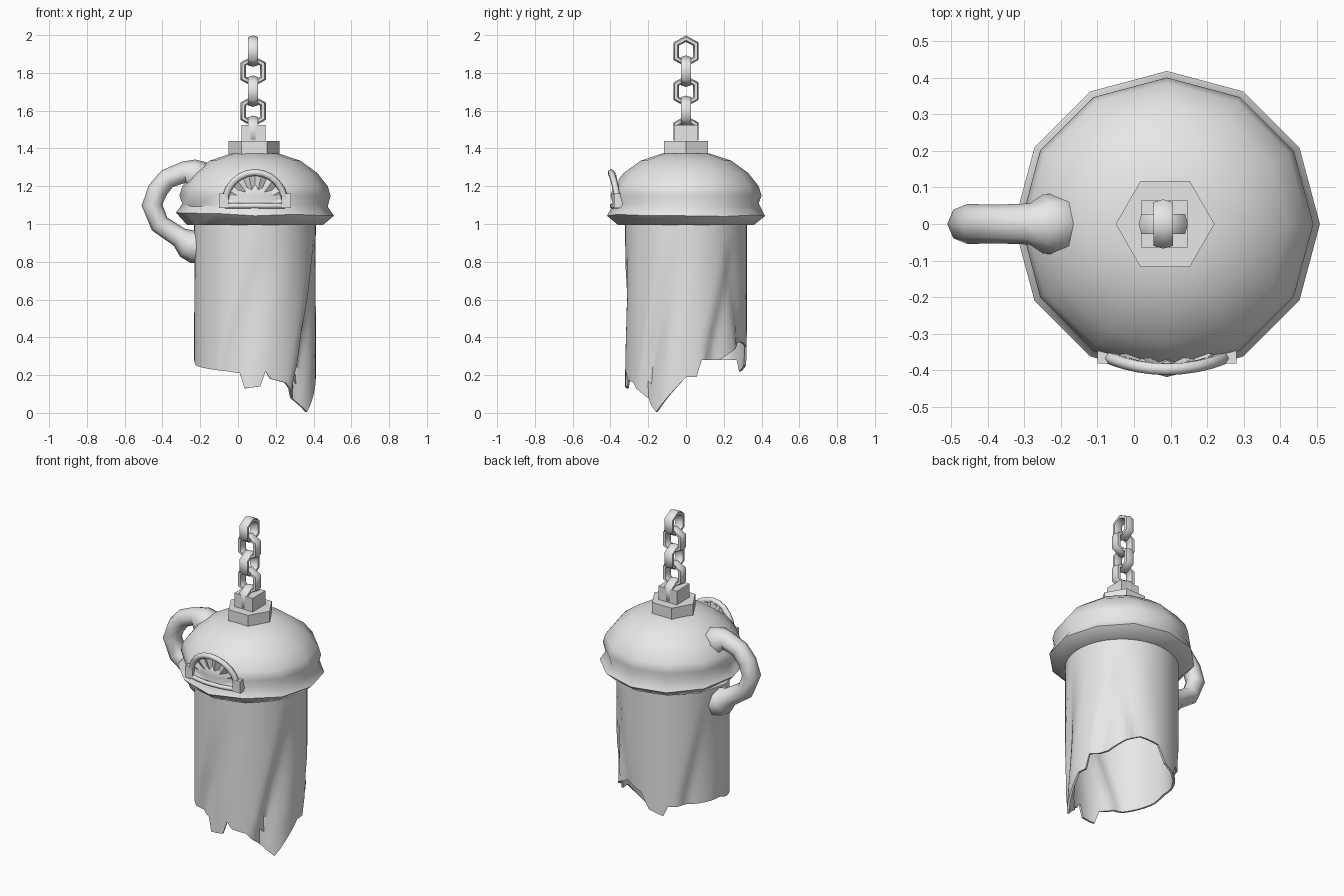
import bpy, bmesh, math, random
from mathutils import Vector

random.seed(4)
if "Cube" in bpy.data.objects:
    bpy.data.objects.remove(bpy.data.objects["Cube"])

CX = 0.09  # axis of the lantern body

grey = bpy.data.materials.new("plain grey")
grey.use_nodes = True
grey.diffuse_color = (0.8, 0.8, 0.8, 1)
grey.node_tree.nodes["Principled BSDF"].inputs["Base Color"].default_value = (0.8, 0.8, 0.8, 1)


def finish(name, bm, angle=45, thickness=0):
    """Turn a bmesh into a shaded object, optionally thickened."""
    bmesh.ops.recalc_face_normals(bm, faces=bm.faces)
    mesh = bpy.data.meshes.new(name)
    bm.to_mesh(mesh)
    bm.free()
    mesh.materials.append(grey)
    obj = bpy.data.objects.new(name, mesh)
    bpy.context.collection.objects.link(obj)
    bpy.ops.object.select_all(action='DESELECT')
    obj.select_set(True)
    bpy.context.view_layer.objects.active = obj
    if thickness:
        mod = obj.modifiers.new("shell", 'SOLIDIFY')
        mod.thickness = thickness
        bpy.ops.object.modifier_apply(modifier=mod.name)
    bpy.ops.object.shade_smooth_by_angle(angle=math.radians(angle))
    return obj


def bridge(bm, a, b, closed=True):
    n = len(a)
    for i in range(n if closed else n - 1):
        j = (i + 1) % n
        bm.faces.new((a[i], a[j], b[j], b[i]))


def tube(name, path, radii, side, flat=1.0, closed=False, sides=8, angle=50):
    """Sweep an ellipse along a path; side is the fixed cross direction."""
    bm = bmesh.new()
    side = Vector(side)
    pts = [Vector(p) for p in path]
    n = len(pts)
    rings = []
    for i, p in enumerate(pts):
        before = pts[i - 1] if closed or i else p
        after = pts[(i + 1) % n] if closed or i < n - 1 else p
        normal = side.cross(after - before).normalized()
        ring = []
        for k in range(sides):
            a = math.tau * k / sides
            ring.append(bm.verts.new(p + radii[i] * (normal * flat * math.cos(a) + side * math.sin(a))))
        rings.append(ring)
    for a, b in zip(rings, rings[1:]):
        bridge(bm, a, b)
    if closed:
        bridge(bm, rings[-1], rings[0])
    else:
        bm.faces.new(rings[0])
        bm.faces.new(rings[-1])
    return finish(name, bm, angle)


def prism(name, sides, radius, turn, z0, z1, x, y=0.0):
    bm = bmesh.new()
    angles = [turn + math.tau * k / sides for k in range(sides)]
    low, high = [[bm.verts.new((x + radius * math.cos(a), y + radius * math.sin(a), z)) for a in angles]
                 for z in (z0, z1)]
    bridge(bm, low, high)
    bm.faces.new(low)
    bm.faces.new(high)
    return finish(name, bm, 30)


def block(name, centre, size):
    bm = bmesh.new()
    bmesh.ops.create_cube(bm, size=1)
    for v in bm.verts:
        v.co = Vector(centre) + Vector(c * s for c, s in zip(v.co, size))
    return finish(name, bm, 30)


# Tattered cloth body: hem height by angle in degrees
hem = [(0, .19), (10, .19), (15, .28), (35, .28), (68, .38), (90, .35), (100, .25), (115, .22),
       (120, .28), (180, .28), (195, .25), (255, .21), (260, .13), (275, .14), (280, .22), (285, .18),
       (300, .16), (310, .10), (330, .005), (345, .10), (360, .19)]


def hem_height(deg):
    for (a, za), (b, zb) in zip(hem, hem[1:]):
        if a <= deg <= b:
            return za + (zb - za) * (deg - a) / (b - a)


# Slanted folds: angle at the hem, slant per unit height, width, depth
folds = [(318, 45, 26, .05), (238, 60, 32, .03), (20, 45, 30, .03), (70, -40, 30, .025), (135, 40, 34, .03)]


def cloth_radius(deg, z):
    r = 0.322
    fade = min(1, max(0, (0.95 - z) / 0.6))
    for start, slant, width, depth in folds:
        t = ((deg - start - slant * (z - 0.2) + 180) % 360 - 180) / width
        if 0 <= t < 1:
            r -= depth * fade * (1 - t) ** 1.5
        elif -0.25 < t < 0:
            r -= depth * fade * (1 + t * 4)
    return r


bm = bmesh.new()
rows = []
for step in range(11):
    row = []
    for deg in range(0, 360, 5):
        low = hem_height(deg)
        z = low + (1.03 - low) * step / 10
        r = cloth_radius(deg, z)
        a = math.radians(deg)
        row.append(bm.verts.new((CX + r * math.cos(a), r * math.sin(a), z)))
    rows.append(row)
for a, b in zip(rows, rows[1:]):
    bridge(bm, a, b)
finish("cloth_body", bm, 40, 0.012)

# Domed cap with a flared, slightly uneven rim
profile = [(.25, 1.0), (.36, .995), (.418, 1.05), (.385, 1.10), (.40, 1.15), (.385, 1.2),
           (.33, 1.27), (.24, 1.335), (.13, 1.372)]
bm = bmesh.new()
rings = []
for i, (r, z) in enumerate(profile):
    ring = []
    for k in range(12):
        a = math.tau * k / 12
        wobble = random.uniform(-.012, .012) if i in (2, 3) else 0
        ring.append(bm.verts.new((CX + r * math.cos(a), r * math.sin(a), z + wobble)))
    rings.append(ring)
for a, b in zip(rings, rings[1:]):
    bridge(bm, a, b)
bm.faces.new(rings[0])
bm.faces.new(rings[-1])
finish("domed_cap", bm, 50)

# Hexagonal collar and square chain mount
prism("hex_collar", 6, 0.135, 0, 1.35, 1.44, 0.085)
prism("chain_mount", 4, 0.09, math.pi / 4, 1.43, 1.525, 0.083)

# Chain of six-cornered links, alternating by a quarter turn
for i in range(5):
    z = 1.915 - 0.106 * i
    across = Vector((1, 0, 0)) if i % 2 else Vector((0, 1, 0))
    side = (0, 1, 0) if i % 2 else (1, 0, 0)
    outline = [(0, .066), (.052, .038), (.052, -.038), (0, -.066), (-.052, -.038), (-.052, .038)]
    path = [Vector((0.08, 0, z + h)) + across * w for w, h in outline]
    tube("chain_link_%d" % (i + 1), path, [0.031] * 6, side, flat=0.55, closed=True, sides=6, angle=65)

# Curved side handle with flared ends
handle = [(-.16, 1.22, .06), (-.205, 1.25, .085), (-.25, 1.265, .08), (-.285, 1.275, .056), (-.375, 1.24, .053),
          (-.425, 1.18, .054), (-.455, 1.10, .055), (-.415, 1.0, .053), (-.31, .93, .054),
          (-.265, .895, .08), (-.225, .88, .09), (-.2, .875, .085)]
tube("side_handle", [(x, 0, z) for x, z, r in handle], [r for x, z, r in handle], (0, 1, 0))


# Front badge: fluted fan, arched frame, sill and feet, bowed around the cap
def bow(x, z):
    return -0.39 + 1.1 * (x - CX) ** 2 - 0.04 * max(0, z - 1.1)


def arch_point(i, count, width, height):
    a = math.pi * i / count
    x, z = CX + width * math.cos(a), 1.105 + height * math.sin(a)
    return Vector((x, bow(x, z), z))


bm = bmesh.new()
hub = bm.verts.new((CX, -0.372, 1.10))
rim = []
for i in range(15):
    p = arch_point(i, 14, .158, .168)
    p.y += 0.012 if i % 2 else -0.006
    rim.append(bm.verts.new(p))
for a, b in zip(rim, rim[1:]):
    bm.faces.new((hub, a, b))
finish("badge_fan", bm, 20, 0.012)

tube("badge_arch", [arch_point(i, 12, .16, .168) for i in range(13)], [0.018] * 13, (0, 1, 0), sides=6, angle=65)
sill = [CX + 0.16 * k / 3 for k in range(-3, 4)]
tube("badge_sill", [(x, bow(x, 1.1), 1.096) for x in sill], [0.014] * 7, (0, 1, 0), sides=6, angle=65)
for name, s in (("left", 1), ("right", -1)):
    block("badge_foot_" + name, (CX + s * 0.165, -0.358, 1.123), (0.05, 0.045, 0.075))
